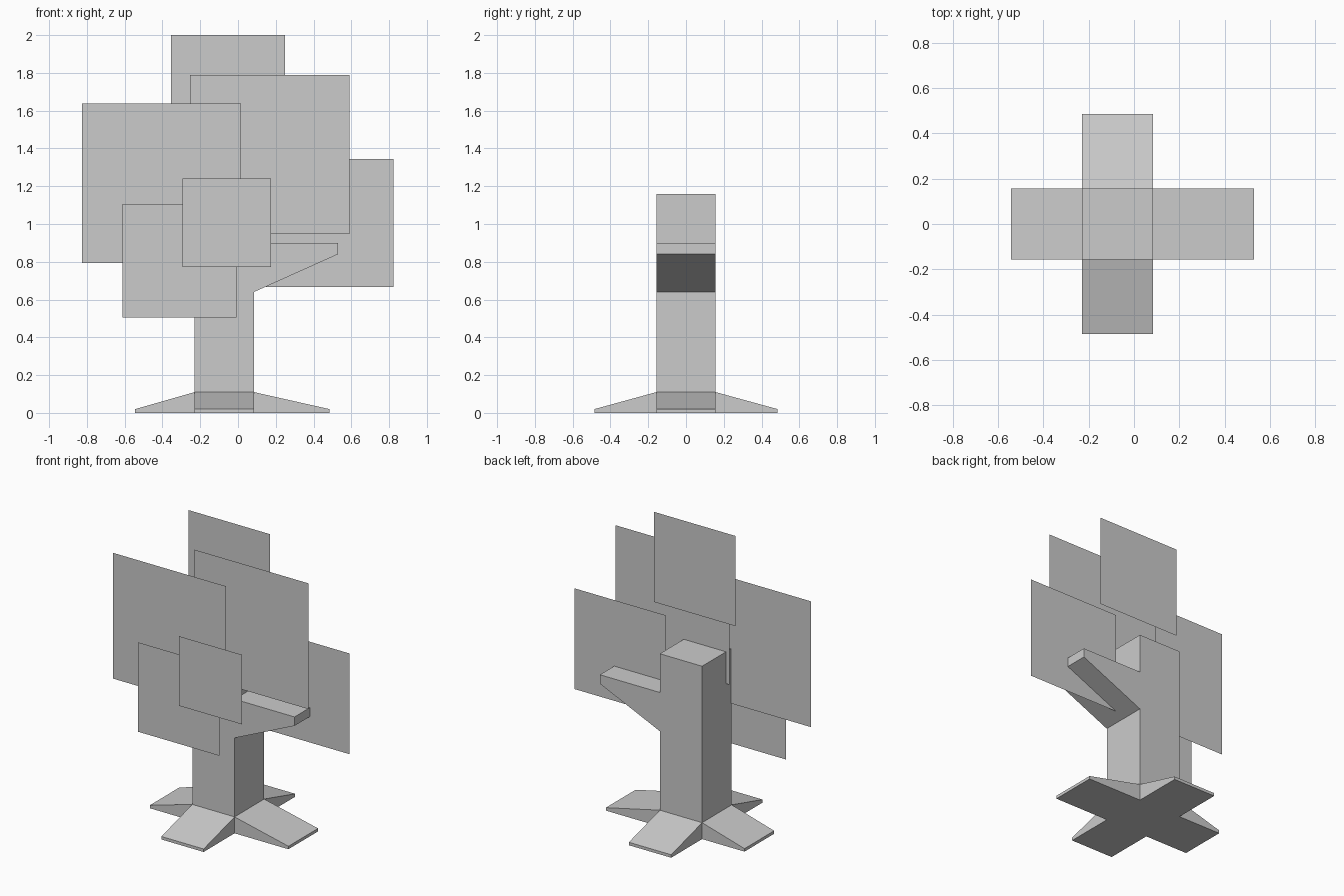
import bpy
import bmesh
from mathutils import Vector

cube = bpy.data.objects.get("Cube")
if cube:
    bpy.data.objects.remove(cube, do_unlink=True)

GREY = (0.6, 0.6, 0.6, 1.0)
grey = bpy.data.materials.new("plain grey")
grey.use_nodes = True
grey.diffuse_color = GREY
grey.node_tree.nodes["Principled BSDF"].inputs["Base Color"].default_value = GREY


def add_object(name, bm):
    mesh = bpy.data.meshes.new(name)
    bm.normal_update()
    bm.to_mesh(mesh)
    bm.free()
    mesh.materials.append(grey)
    obj = bpy.data.objects.new(name, mesh)
    bpy.context.collection.objects.link(obj)
    return obj


def pull_limb(bm, face, length, low, high):
    """Extrude a side face outward and squeeze its end between two heights."""
    outward = face.normal.copy()
    middle = face.calc_center_median().z
    tip = bmesh.ops.extrude_discrete_faces(bm, faces=[face])["faces"][0]
    for v in tip.verts:
        v.co += outward * length
        v.co.z = low if v.co.z < middle else high


# Trunk: a square column cut into levels for the roots and the branch
CENTRE, HALF = Vector((-0.0725, 0.0, 0.0)), 0.157
LEVELS = (0.11, 0.64, 0.90, 1.16)
bm = bmesh.new()
corners = [bm.verts.new(CENTRE + Vector((x * HALF, y * HALF, 0)))
           for x, y in ((-1, -1), (1, -1), (1, 1), (-1, 1))]
top = bm.faces.new(corners)
base = bmesh.ops.duplicate(bm, geom=[top])["geom"]
bmesh.ops.reverse_faces(bm, faces=[g for g in base if isinstance(g, bmesh.types.BMFace)])
for level in LEVELS:
    extruded = bmesh.ops.extrude_face_region(bm, geom=[top])["geom"]
    bmesh.ops.delete(bm, geom=[top], context='FACES')
    top = next(g for g in extruded if isinstance(g, bmesh.types.BMFace))
    for v in top.verts:
        v.co.z = level
bmesh.ops.remove_doubles(bm, verts=bm.verts[:], dist=0.0001)
bmesh.ops.recalc_face_normals(bm, faces=bm.faces[:])
bm.normal_update()

# Four roots spread from the lowest level, one branch from the +x side
sides = [f for f in bm.faces if abs(f.normal.z) < 0.5]
roots = [f for f in sides if f.calc_center_median().z < LEVELS[0]]
branch = next(f for f in sides if f.normal.x > 0.5
              and LEVELS[1] < f.calc_center_median().z < LEVELS[2])
for face in roots:
    pull_limb(bm, face, 0.4 if face.normal.x > 0.5 else 0.315 if face.normal.x < -0.5 else 0.328,
              0.0, 0.02)
pull_limb(bm, branch, 0.445, 0.84, 0.90)
add_object("trunk_with_roots_and_branch", bm)

# Foliage: flat upright square cards (left x, right x, bottom z, top z, depth y)
CARDS = {
    "upper_right_foliage": (-0.825, 0.017, 0.793, 1.637, -0.150),
    "lower_right_foliage": (-0.612, -0.008, 0.506, 1.106, -0.185),
    "front_foliage": (-0.295, 0.175, 0.773, 1.240, -0.205),
    "upper_left_foliage": (-0.255, 0.590, 0.946, 1.790, -0.097),
    "lower_left_foliage": (0.147, 0.823, 0.667, 1.343, 0.005),
    "top_foliage": (-0.355, 0.250, 1.395, 2.000, -0.020),
}
for name, (x0, x1, z0, z1, y) in CARDS.items():
    bm = bmesh.new()
    bm.faces.new([bm.verts.new((x, y, z))
                  for x, z in ((x0, z0), (x1, z0), (x1, z1), (x0, z1))])
    add_object(name, bm)
